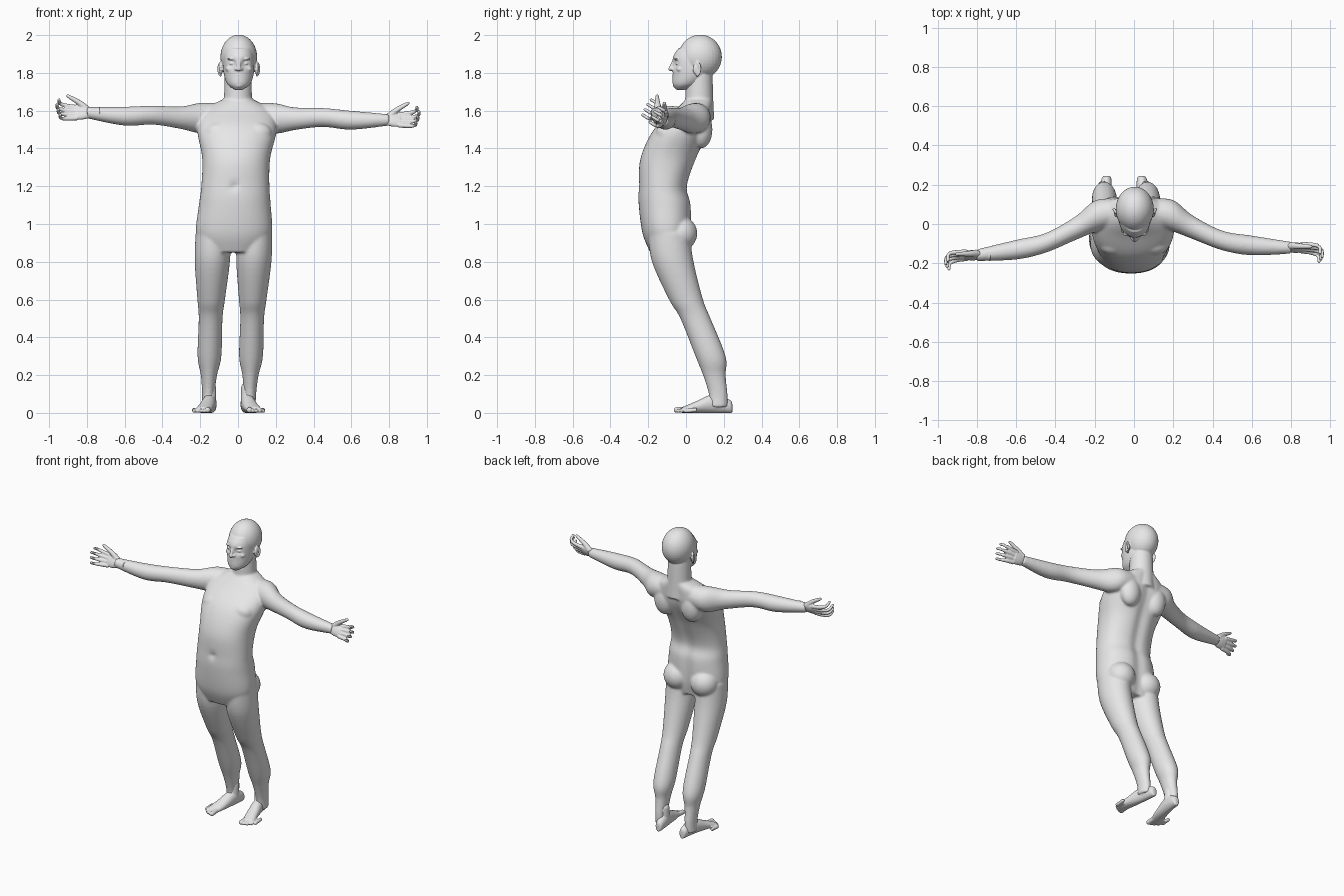
import bpy, bmesh, math
from mathutils import Vector, Matrix

if "Cube" in bpy.data.objects:
    bpy.data.objects.remove(bpy.data.objects["Cube"])

right, back, up = Matrix.Identity(3)
sides_of_body = {"right": -1, "left": 1}

clay = bpy.data.materials.new("grey_clay")
clay.use_nodes = True
grey = (.8, .8, .8, 1)
clay.diffuse_color = grey
clay.node_tree.nodes["Principled BSDF"].inputs["Base Color"].default_value = grey


def lean(height):
    """Sideways offset of the body's midline, which tilts from the feet to the head."""
    return .03 * height - .05


def smooth_rows(rows, steps=6):
    """Blend between neighbouring stations with a Hermite curve."""
    rows = [Vector(row) for row in rows]
    last = len(rows) - 1
    blended = []
    for index in range(last):
        start, end = rows[index], rows[index + 1]
        leave = (end - rows[max(index - 1, 0)]) / 2
        arrive = (rows[min(index + 2, last)] - start) / 2
        for step in range(steps):
            t = step / steps
            ease = t * t * (3 - 2 * t)
            blended.append(start.lerp(end, ease) + leave * t * (1 - t) ** 2 - arrive * t * t * (1 - t))
    return blended + [rows[-1]]


def loft(bm, rings, sides=40, power=1, groove=0):
    """Skin a stack of (centre, half_width, half_depth) rings; groove dents their backs."""
    loops = []
    for centre, half_width, half_depth in rings:
        loop = []
        for side in range(sides):
            angle = math.tau * side / sides
            across, along = math.cos(angle), math.sin(angle)
            across = math.copysign(abs(across) ** power, across)
            along = math.copysign(abs(along) ** power, along)
            if along > 0:
                along *= 1 - groove * math.exp(-(across / .2) ** 2)
            loop.append(bm.verts.new(centre + half_width * across + half_depth * along))
        loops.append(loop)
    for lower, upper in zip(loops, loops[1:]):
        for side in range(sides):
            bm.faces.new((lower[side - 1], lower[side], upper[side], upper[side - 1]))
    bm.faces.new(loops[0])
    bm.faces.new(loops[-1])


def ball(bm, centre, *radii):
    """Ellipsoid; a single radius gives a sphere."""
    size = radii if len(radii) == 3 else radii * 3
    place = Matrix.Translation(centre) @ Matrix.Diagonal(size).to_4x4()
    bmesh.ops.create_uvsphere(bm, u_segments=32, v_segments=20, radius=1, matrix=place)


def tube(bm, points, thick, thin, sides=16):
    """Bent tapering tube with a rounded tip."""
    points = smooth_rows(points, 4)
    last = len(points) - 1
    rings = []
    for index, point in enumerate(points):
        heading = (points[min(index + 1, last)] - points[max(index - 1, 0)]).normalized()
        across = heading.orthogonal().normalized()
        radius = thick + (thin - thick) * index / last
        rings.append((point, across * radius, heading.cross(across) * radius))
    loft(bm, rings, sides)
    ball(bm, points[-1], thin)


def dent(bm, centre, radius, push):
    """Press a soft hollow into the surface."""
    for vert in bm.verts:
        distance = (vert.co - Vector(centre)).length / radius
        vert.co += push * math.exp(-distance * distance)


def finish(bm, name, voxel, rounds):
    """Fuse the overlapping forms into one smooth surface."""
    bmesh.ops.recalc_face_normals(bm, faces=bm.faces[:])
    mesh = bpy.data.meshes.new(name)
    bm.to_mesh(mesh)
    bm.free()
    mesh.materials.append(clay)
    part = bpy.data.objects.new(name, mesh)
    bpy.context.collection.objects.link(part)
    fuse = part.modifiers.new("fuse", 'REMESH')
    fuse.mode = 'VOXEL'
    fuse.voxel_size = voxel
    fuse.use_smooth_shade = True
    relax = part.modifiers.new("relax", 'SMOOTH')
    relax.factor, relax.iterations = .5, rounds


# Torso from crotch to collar: height, depth position, half width, half depth
body = bmesh.new()
torso = [(.85, -.09, .15, .1), (.95, -.1, .2, .13), (1.1, -.11, .19, .14), (1.2, -.12, .18, .13),
         (1.35, -.09, .18, .15), (1.5, -.02, .21, .15), (1.6, .04, .18, .1), (1.66, .07, .08, .07)]
loft(body, [(Vector((lean(height), depth, height)), right * wide, back * deep)
            for height, depth, wide, deep in smooth_rows(torso)], sides=64, power=.9, groove=.1)
dent(body, (lean(1), -.25, 1.2), .02, back * .015)
neck = [(0, .07, 1.55), (0, .07, 1.65), (0, .07, 1.8)]
tube(body, neck, .08, .07, sides=32)

# Leg from hip to ankle: height, depth position, mean radius
leg = [(.95, -.09, .1), (.8, -.07, .1), (.6, 0, .08), (.5, .05, .07),
       (.3, .13, .07), (.2, .15, .05), (.1, .17, .04), (.03, .17, .04)]
# Arm from shoulder to wrist: reach, depth position, height, radius
arm = [(.1, .06, 1.57, .07), (.2, .04, 1.56, .08), (.3, -.02, 1.56, .06),
       (.45, -.09, 1.57, .05), (.6, -.12, 1.56, .05), (.8, -.14, 1.57, .03)]
wrists = {}
for name, s in sides_of_body.items():
    loft(body, [(Vector((lean(height) + s * .11, depth, height)),
                 right * (radius - .007), back * (radius + .01))
                for height, depth, radius in smooth_rows(leg)])
    ball(body, (lean(1) + s * .1, -.03, .95), .09)               # buttock
    ball(body, (s * .1, .08, 1.5), .07, .06, .1)                 # shoulder blade
    ball(body, (s * .1, -.1, 1.48), .08, .06, .06)               # chest muscle
    ball(body, (lean(.5) + s * .11, 0, .53), .03, .04, .04)      # kneecap
    arm_rings = []
    for reach, depth, height, radius in smooth_rows(arm):
        swing = s * .03 * reach * reach                          # right arm sits further forward and higher
        centre = Vector((s * reach, depth + swing, height - swing))
        arm_rings.append((centre, back * radius, up * radius))
    loft(body, arm_rings)
    wrists[name] = centre
finish(body, "body", .007, 8)

# Head: cranium, then the face from chin to forehead
head = bmesh.new()
middle = lean(1.8)
eye_line, nose_line, mouth_line = 1.85, 1.82, 1.78
ball(head, (middle, .075, 1.885), .097, .115, .117)
face = [(1.71, -.03, .02, .02), (1.74, 0, .06, .07), (1.8, .03, .08, .1), (1.88, .03, .08, .1), (1.93, .04, .07, .08)]
loft(head, [(Vector((middle, depth, height)), right * wide, back * deep)
            for height, depth, wide, deep in smooth_rows(face)], sides=72)
tube(head, neck[1:], .07, .07, sides=32)
for s in sides_of_body.values():
    dent(head, (middle + s * .035, -.06, eye_line), .02, back * .02)
for s in sides_of_body.values():
    ball(head, (middle + s * .035, -.04, eye_line), .017, .016, .01)         # eye
    ball(head, (middle + s * .035, -.05, eye_line + .025), .026, .013, .007) # brow
    ball(head, (middle + s * .05, -.03, nose_line), .02, .02, .016)          # cheekbone
    ball(head, (middle + s * .013, -.07, nose_line), .01, .012, .008)        # nostril
    ear = Vector((middle + s * .095, .055, nose_line))
    ball(head, ear, .01, .02, .03)
    rim = [ear + (right * s * .6 + back) * .02 * math.sin(turn) + up * .035 * math.cos(turn)
           for turn in (0, .8, 1.6, 2.4, 3)]
    tube(head, rim, .007, .006)
bridge = Vector((middle, -.06, eye_line + .02))
tube(head, [bridge, Vector((middle, -.083, nose_line))], .009, .011)
for lip in (-.007, .007):
    ball(head, (middle, -.056, mouth_line + lip), .026, .016, .006)
ball(head, (middle, -.05, mouth_line - .045), .024, .02, .016)               # chin
finish(head, "head", .004, 3)

# Hands: the palm faces forward and up, with curled fingers and a raised thumb
thumb_side = Vector((0, .5, .85))
palm_face = Vector((0, -.85, .5))
palm = [(-.05, .03, .03), (0, .03, .02), (.04, .04, .02), (.08, .04, .015)]
for name, s in sides_of_body.items():
    hand = bmesh.new()

    def spot(out, across, lift):
        return wrists[name] + right * s * (out - .02) + thumb_side * across + palm_face * lift

    loft(hand, [(spot(out, 0, 0), thumb_side * wide, palm_face * thick)
                for out, wide, thick in smooth_rows(palm)])
    for finger in (-1.5, -.5, .5, 1.5):
        across = finger * .022
        reach = 1.03 - .06 * abs(finger - .3)
        tube(hand, [spot(.07, across, 0), spot(.13 * reach, across * 1.2, .005),
                    spot(.17 * reach, across * 1.4, .02), spot(.175 * reach, across * 1.4, .06 * reach)], .013, .008)
    tube(hand, [spot(.02, .02, 0), spot(.06, .05, .02), spot(.12, .08, .04)], .02, .009)
    finish(hand, name + "_hand", .004, 2)

# Feet from heel to ball: depth position, outward offset, half width, height
foot = [(.245, .09, .01, .05), (.23, .09, .025, .07), (.15, .1, .035, .1), (.05, .12, .04, .06), (-.02, .14, .04, .03)]
for name, s in sides_of_body.items():
    sole = bmesh.new()
    loft(sole, [(Vector((lean(0) + s * out, depth, tall / 2)), right * wide, up * tall / 2)
                for depth, out, wide, tall in smooth_rows(foot)])
    ankle = Vector((lean(0) + s * .1, .165, .03))
    tube(sole, [ankle, ankle + up * .1], .036, .034, sides=24)
    for toe in range(5):
        radius = .011 if toe else .015
        tip = Vector((lean(0) + s * (.11 + toe * .018), toe * toe * .003 - .05, radius))
        tube(sole, [tip + back * .06 + up * .005, tip], radius, radius)
    finish(sole, name + "_foot", .004, 2)
